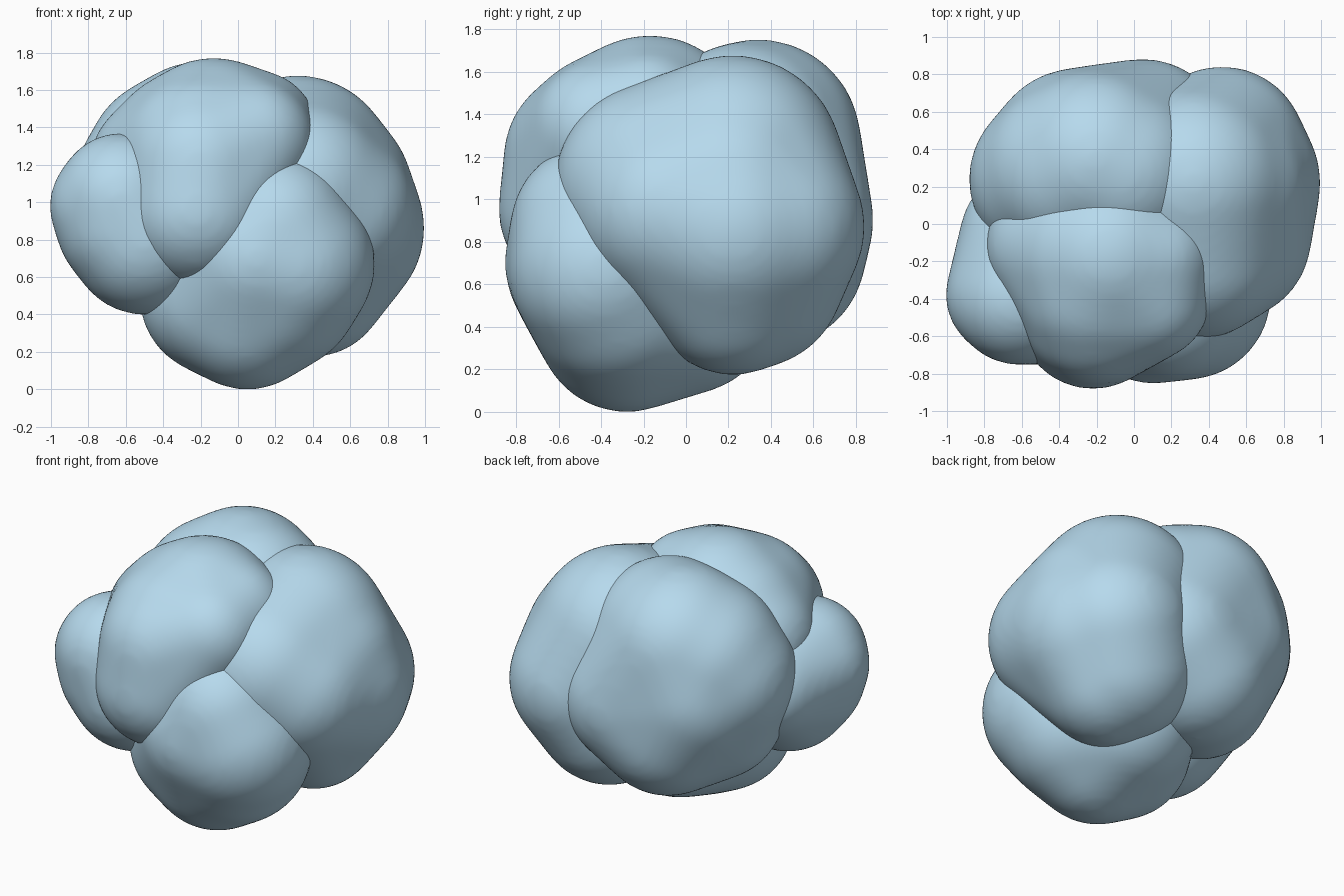
import bpy, bmesh
from mathutils import Matrix

blue = bpy.data.materials.new("pale_blue")
blue.diffuse_color = (0.47, 0.70, 0.85, 1)


def lobe(name, spheres):
    """Smooth rounded lobe: hull stretched over a few spheres (x, y, z, radius)."""
    bm = bmesh.new()
    for x, y, z, r in spheres:
        bmesh.ops.create_icosphere(bm, subdivisions=4, radius=r,
                                   matrix=Matrix.Translation((x, y, z)))
    bmesh.ops.delete(bm, geom=bm.edges[:], context='EDGES_FACES')
    hull = bmesh.ops.convex_hull(bm, input=bm.verts[:])
    inner = {v for v in hull["geom_interior"] if isinstance(v, bmesh.types.BMVert)}
    inner |= {v for v in bm.verts if not v.link_faces}
    bmesh.ops.delete(bm, geom=list(inner), context='VERTS')
    bmesh.ops.recalc_face_normals(bm, faces=bm.faces[:])
    mesh = bpy.data.meshes.new(name)
    bm.to_mesh(mesh)
    bm.free()
    mesh.materials.append(blue)
    ob = bpy.data.objects.new(name, mesh)
    bpy.context.collection.objects.link(ob)
    # Even out the surface and soften it
    remesh = ob.modifiers.new("Even", 'REMESH')
    remesh.mode = 'VOXEL'
    remesh.voxel_size = 0.025
    remesh.use_smooth_shade = True
    soft = ob.modifiers.new("Soften", 'SMOOTH')
    soft.factor = 0.5
    soft.iterations = 30
    return ob


# Large lobe on the right
lobe("right_lobe", [
    (0.32, 0.22, 1.16, 0.52), (0.50, 0.22, 0.86, 0.50), (0.33, -0.14, 1.07, 0.48),
    (0.47, 0.39, 0.87, 0.455), (0.40, 0.22, 0.57, 0.40), (0.50, -0.07, 0.95, 0.45),
    (0.42, 0.20, 0.90, 0.56), (0.35, 0.30, 0.65, 0.45), (0.45, 0.20, 1.05, 0.485)])

# Lower lobe at the front, touching the ground
lobe("lower_front_lobe", [
    (0.28, -0.38, 0.67, 0.455), (0.05, -0.28, 0.42, 0.425), (-0.10, -0.25, 0.50, 0.43),
    (0.20, -0.42, 0.86, 0.41), (0.05, 0.00, 0.50, 0.42),
    (0.20, -0.31, 0.55, 0.46), (0.10, -0.42, 0.70, 0.435)])

# Upper lobe at the front, tapering downward
lobe("upper_front_lobe", [
    (-0.22, -0.48, 0.95, 0.405), (-0.13, -0.17, 1.30, 0.475), (0.10, -0.18, 1.38, 0.325),
    (0.08, -0.40, 1.33, 0.33), (-0.42, -0.12, 1.20, 0.375), (-0.20, -0.45, 1.20, 0.41),
    (-0.20, -0.35, 1.25, 0.44), (-0.25, -0.15, 1.25, 0.46)])

# Small lobe on the left
lobe("left_lobe", [
    (-0.68, -0.38, 0.98, 0.33), (-0.50, -0.35, 0.80, 0.405), (-0.60, -0.37, 0.88, 0.375),
    (-0.62, -0.40, 1.02, 0.355), (-0.60, -0.05, 0.95, 0.33)])

# Back lobe
lobe("back_lobe", [
    (-0.20, 0.34, 1.27, 0.485), (-0.42, 0.24, 1.08, 0.465), (0.05, 0.43, 0.90, 0.455),
    (-0.15, 0.40, 0.75, 0.45), (-0.45, 0.08, 1.00, 0.38), (-0.35, 0.20, 0.80, 0.42),
    (-0.30, 0.35, 1.00, 0.485), (-0.08, 0.28, 1.26, 0.48), (-0.33, 0.28, 1.19, 0.49)])
